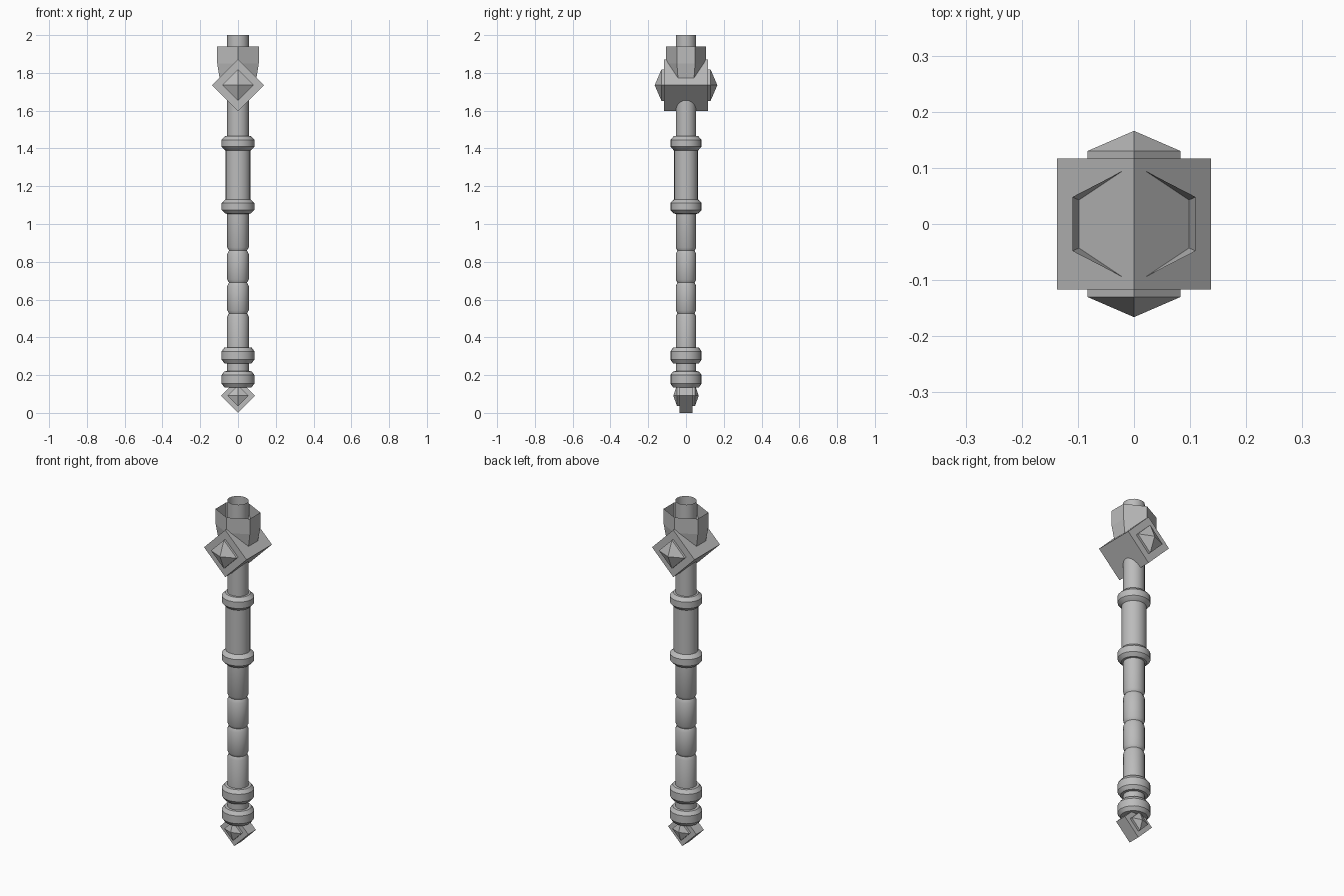
import bpy
import bmesh
from math import cos, sin, pi, radians

cube = bpy.data.objects.get("Cube")
if cube:
    bpy.data.objects.remove(cube, do_unlink=True)

# One plain grey for the whole model
grey = bpy.data.materials.new("plain grey")
grey.use_nodes = True
grey.diffuse_color = (0.5, 0.5, 0.5, 1)
grey.node_tree.nodes["Principled BSDF"].inputs["Base Color"].default_value = grey.diffuse_color


def finish(name, bm, smooth=False):
    bmesh.ops.recalc_face_normals(bm, faces=bm.faces)
    mesh = bpy.data.meshes.new(name)
    bm.to_mesh(mesh)
    bm.free()
    mesh.materials.append(grey)
    obj = bpy.data.objects.new(name, mesh)
    bpy.context.collection.objects.link(obj)
    if smooth:
        bpy.ops.object.select_all(action='DESELECT')
        obj.select_set(True)
        bpy.context.view_layer.objects.active = obj
        bpy.ops.object.shade_smooth_by_angle(angle=radians(30))
    return obj


def loft(bm, rings):
    """Bridge consecutive rings of points with quads; return the vertex rings."""
    loops = [[bm.verts.new(p) for p in ring] for ring in rings]
    for a, b in zip(loops, loops[1:]):
        n = len(a)
        for i in range(n):
            j = (i + 1) % n
            bm.faces.new((a[i], a[j], b[j], b[i]))
    return loops


def collar(low, high, r, inner, bevel):
    return [(inner, low), (r, low + bevel), (r, high - bevel), (inner, high)]


def groove(z):
    return [(0.057, z - 0.018), (0.048, z), (0.057, z + 0.016)]


# Shaft: one turned profile, open at the top
R = 0.057
profile = collar(0.135, 0.22, 0.087, 0.072, 0.02) + [(R, 0.221), (R, 0.261)]
profile += collar(0.262, 0.346, 0.087, 0.072, 0.02) + [(R, 0.347)]
for z in (0.527, 0.69, 0.86):
    profile += groove(z)
profile += [(R, 1.054)] + collar(1.055, 1.13, 0.087, 0.068, 0.019)
profile += [(0.066, 1.131), (0.066, 1.389)] + collar(1.39, 1.465, 0.087, 0.068, 0.019)
profile += [(R, 1.466), (R, 2.0)]
SIDES = 20
bm = bmesh.new()
loops = loft(bm, [[(r * cos(2 * pi * i / SIDES), 0.95 * r * sin(2 * pi * i / SIDES), z)
                   for i in range(SIDES)] for r, z in profile])
bm.faces.new(loops[0])
finish("shaft", bm, smooth=True)


def diamond(half, y, z):
    return [(half, y, z), (0, y, z + half), (-half, y, z), (0, y, z - half)]


def diamond_block(name, z, half, depth, stud_half, stud_depth, tip):
    """Square bar turned on edge, with a pyramid stud on the front and back."""
    bm = bmesh.new()
    loops = loft(bm, [diamond(half, -depth, z), diamond(half, depth, z)])
    for loop in loops:
        bm.faces.new(loop)
    finish(name, bm)
    for side, label in ((-1, "front"), (1, "back")):
        bm = bmesh.new()
        loops = loft(bm, [diamond(stud_half, side * depth, z),
                          diamond(stud_half, side * stud_depth, z)])
        apex = bm.verts.new((0, side * tip, z))
        rim = loops[-1]
        for i in range(4):
            bm.faces.new((rim[i], rim[(i + 1) % 4], apex))
        finish(f"{name}_{label}_stud", bm)


diamond_block("head_block", 1.735, 0.137, 0.117, 0.083, 0.13, 0.166)
diamond_block("pommel_block", 0.091, 0.091, 0.035, 0.055, 0.048, 0.067)

# Hexagonal socket: open thin shell tapering down into the head block
hexagon = [(0.11, -0.048), (0.11, 0.048), (0, 0.105),
           (-0.11, 0.048), (-0.11, -0.048), (0, -0.105)]
bm = bmesh.new()
loft(bm, [[(x * s, y * s, z) for x, y in hexagon]
          for s, z in ((0.87, 1.76), (1, 1.85), (1, 1.94))])
finish("hex_socket", bm)
